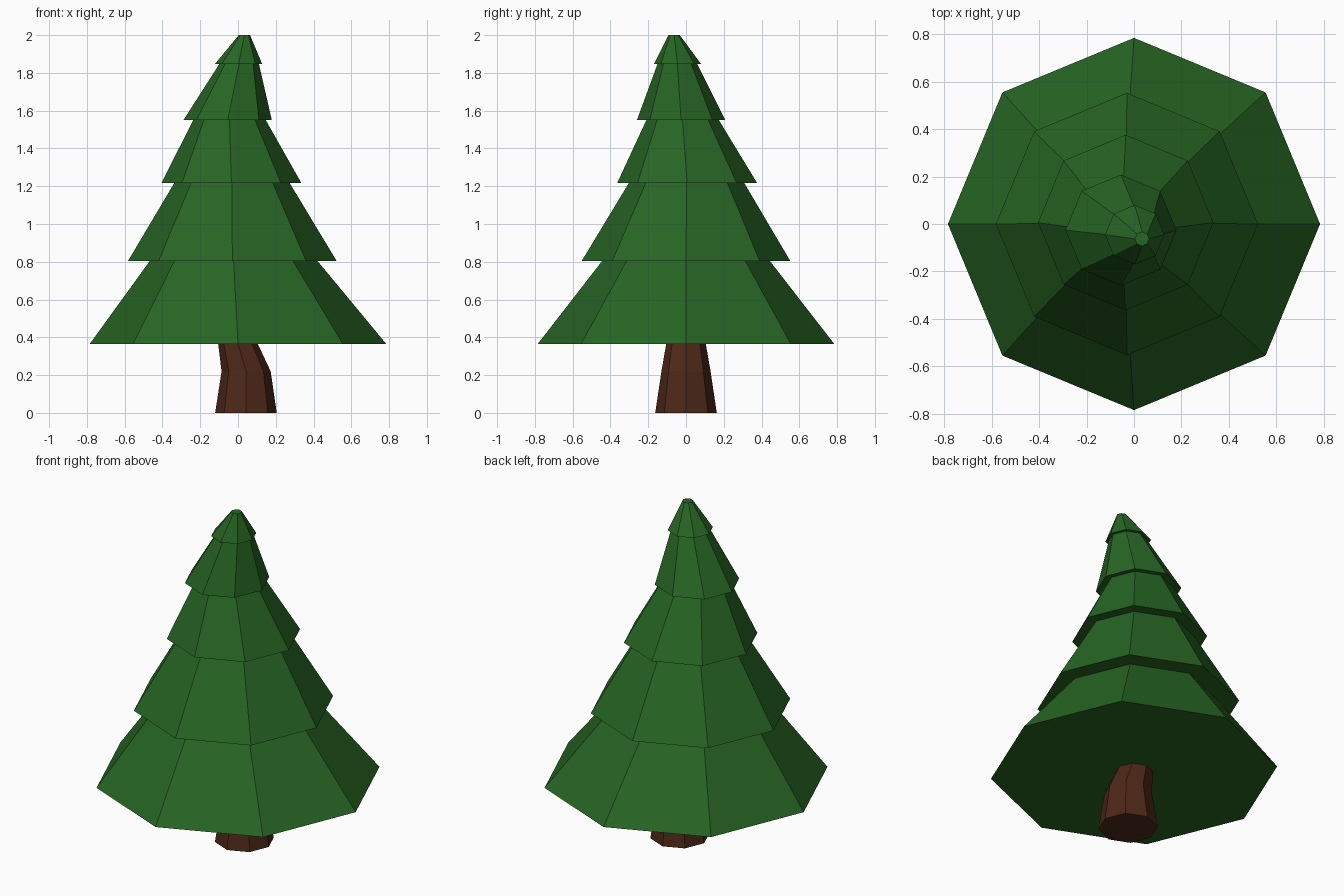
import bpy, bmesh
from math import cos, sin, tau

if "Cube" in bpy.data.objects:
    bpy.data.objects.remove(bpy.data.objects["Cube"])


def material(name, color):
    mat = bpy.data.materials.new(name)
    mat.diffuse_color = (*color, 1)
    mat.use_nodes = True
    mat.node_tree.nodes["Principled BSDF"].inputs["Base Color"].default_value = mat.diffuse_color
    return mat


def loft(name, rings, mat, sides=8):
    """Closed octagonal loft; each ring is (z, radius, centre x, centre y)."""
    bm = bmesh.new()
    loops = [[bm.verts.new((cx + r * cos(tau * i / sides),
                            cy + r * sin(tau * i / sides), z))
              for i in range(sides)] for z, r, cx, cy in rings]
    for low, high in zip(loops, loops[1:]):
        for i in range(sides):
            j = (i + 1) % sides
            bm.faces.new((low[i], low[j], high[j], high[i]))
    bm.faces.new(loops[0][::-1])
    bm.faces.new(loops[-1])
    mesh = bpy.data.meshes.new(name)
    bm.to_mesh(mesh)
    bm.free()
    mesh.materials.append(mat)
    obj = bpy.data.objects.new(name, mesh)
    bpy.context.collection.objects.link(obj)
    return obj


green = material("needles", (0.02, 0.13, 0.017))
brown = material("bark", (0.075, 0.021, 0.009))

# Trunk: flared foot, bending towards the crown's centre
loft("trunk", [
    (0.0, 0.163, 0.042, 0.0),
    (0.22, 0.13, 0.043, 0.0),
    (0.365, 0.105, 0.0, 0.0),
], brown)

# Foliage: five stepped skirts in one leaning crown
loft("foliage", [
    (0.365, 0.785, 0.0, 0.0), (0.803, 0.445, -0.023, 0.0),
    (0.803, 0.553, -0.03, 0.0), (1.218, 0.305, -0.032, 0.003),
    (1.218, 0.37, -0.035, 0.006), (1.55, 0.192, -0.045, -0.018),
    (1.55, 0.234, -0.055, -0.026), (1.847, 0.105, 0.006, -0.046),
    (1.847, 0.125, 0.003, -0.045), (2.0, 0.03, 0.034, -0.063),
], green)
